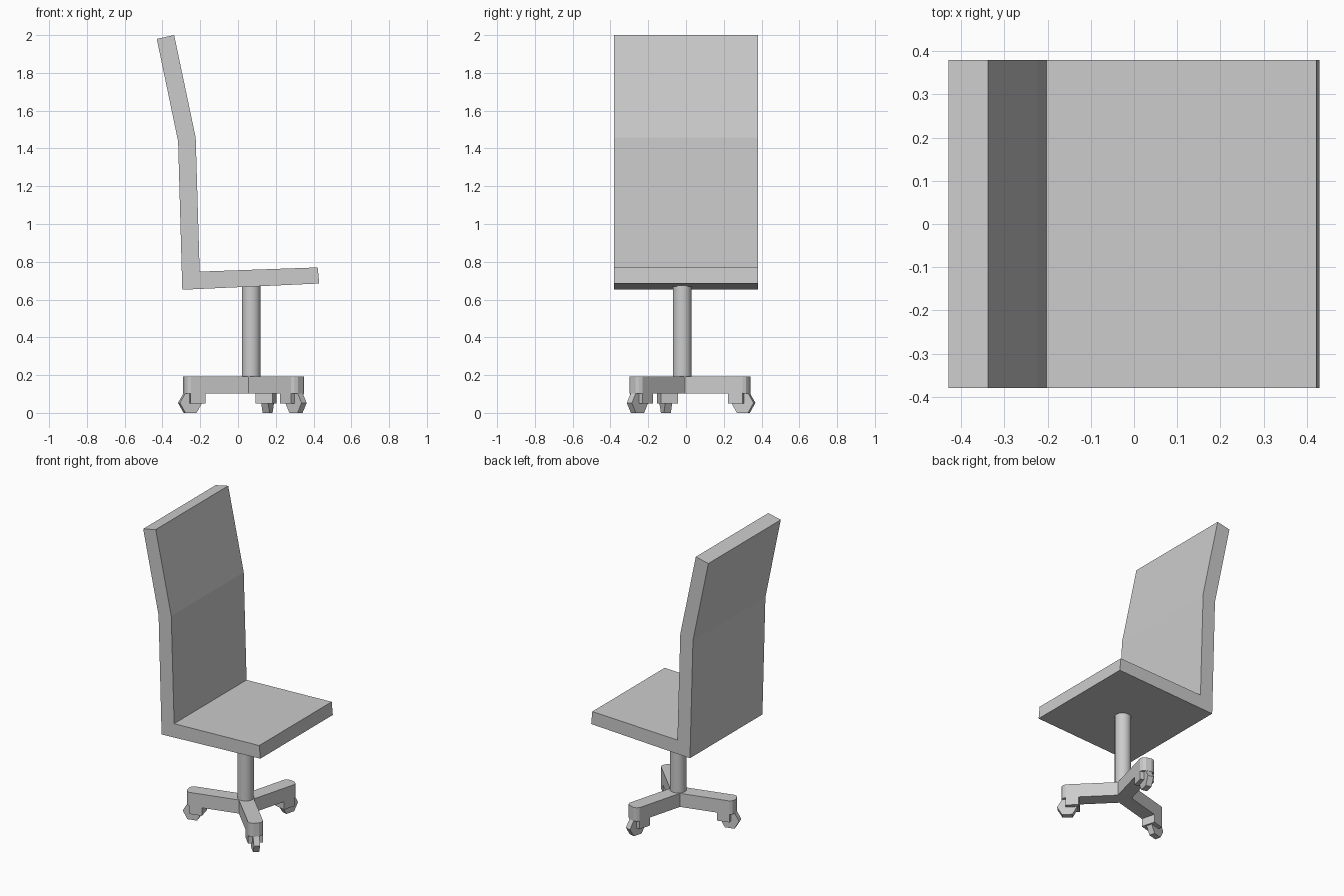
import bpy, bmesh
from math import radians, cos, sin, pi
from mathutils import Matrix, Vector

if "Cube" in bpy.data.objects:
    bpy.data.objects.remove(bpy.data.objects["Cube"])

CENTRE = Vector((0.07, -0.02, 0))
ANGLES = [75, 195, 315]
HALF = 0.046


def prism(name, pts, direction):
    """Extrude a closed outline along a direction."""
    bm = bmesh.new()
    f = bm.faces.new([bm.verts.new(p) for p in pts])
    ext = bmesh.ops.extrude_face_region(bm, geom=[f])
    moved = [v for v in ext['geom'] if isinstance(v, bmesh.types.BMVert)]
    bmesh.ops.translate(bm, verts=moved, vec=direction)
    bmesh.ops.recalc_face_normals(bm, faces=bm.faces)
    me = bpy.data.meshes.new(name)
    bm.to_mesh(me)
    bm.free()
    ob = bpy.data.objects.new(name, me)
    bpy.context.collection.objects.link(ob)
    return ob


def place(ob, angle):
    ob.matrix_world = Matrix.Translation(CENTRE) @ Matrix.Rotation(radians(angle), 4, 'Z')


# seat and bent backrest, one side profile
profile = [(-0.43, 1.98), (-0.295 - 0.022, 1.437), (-0.295, 0.652), (0.43, 0.685),
           (0.422, 0.77), (-0.203, 0.748), (-0.224, 1.457), (-0.338, 2.0)]
prism("seat_and_back", [(x, -0.38, z) for x, z in profile], (0, 0.76, 0))

# column under the seat
bpy.ops.mesh.primitive_cylinder_add(vertices=16, radius=0.05, depth=0.52,
                                    location=CENTRE + Vector((0, 0, 0.43)))
column = bpy.context.object
column.name = "column"
bpy.ops.object.shade_smooth_by_angle(angle=radians(30))

# three-armed base with blunted arm ends
tip = [(0.343, -HALF), (0.36, -0.036), (0.369, -0.018),
       (0.369, 0.018), (0.36, 0.036), (0.343, HALF)]
notch = HALF / sin(pi / 3)
outline = []
for a in ANGLES:
    t = radians(a)
    for x, y in tip:
        outline.append((x * cos(t) - y * sin(t), x * sin(t) + y * cos(t), 0.103))
    outline.append((notch * cos(t + pi / 3), notch * sin(t + pi / 3), 0.103))
place(prism("base", outline, (0, 0, 0.09)), 0)

# caster forks and six-sided wheels
fork = [(0.263, -HALF), (0.344, -HALF), (0.344, -0.02), (0.274, -0.02),
        (0.274, 0.02), (0.344, 0.02), (0.344, HALF), (0.263, HALF)]
R = 0.061
for i, a in enumerate(ANGLES, 1):
    place(prism(f"caster_fork_{i}", [(x, y, 0.05) for x, y in fork], (0, 0, 0.055)), a)
    hexagon = [(0.335 + R * cos(k * pi / 3), -0.019, R * sin(pi / 3) + R * sin(k * pi / 3))
               for k in range(6)]
    place(prism(f"caster_wheel_{i}", hexagon, (0, 0.038, 0)), a)
